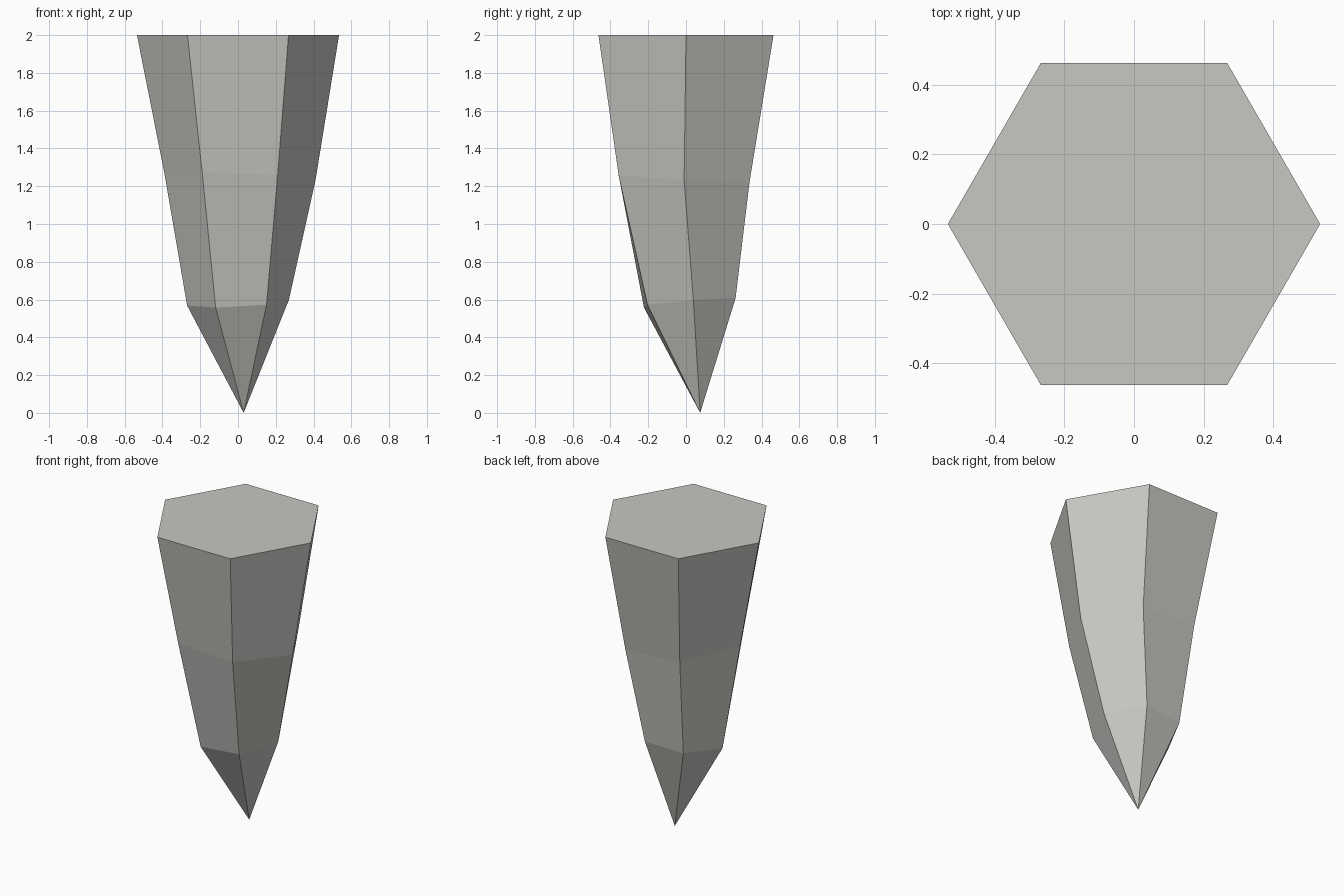
import bpy, bmesh
from math import cos, sin, radians

cube = bpy.data.objects.get("Cube")
if cube:
    bpy.data.objects.remove(cube)

# Pale stone material
stone = bpy.data.materials.new("pale grey stone")
stone.use_nodes = True
colour = (0.58, 0.57, 0.54, 1.0)
stone.diffuse_color = colour
stone.node_tree.nodes["Principled BSDF"].inputs["Base Color"].default_value = colour

SIDES = 6
bm = bmesh.new()


def ring(radius, x, y, z, twist=0, slope_x=0, slope_y=0):
    """Hexagonal cross-section with a slight twist and tilt."""
    verts = []
    for i in range(SIDES):
        a = radians(360 * i / SIDES + twist)
        dx, dy = radius * cos(a), radius * sin(a)
        verts.append(bm.verts.new((x + dx, y + dy, z + slope_x * dx + slope_y * dy)))
    return verts


# Cross-sections from the flat top down to the shoulder
rings = [
    ring(0.535, 0, 0, 2),
    ring(0.40, 0.01, -0.01, 1.25, 0, -0.05, -0.05),
    ring(0.27, 0, 0.02, 0.583, 4, 0.05, 0.08),
]
tip = bm.verts.new((0.03, 0.075, 0))

# Flat top, tapering sides and pointed tip
bm.faces.new(rings[0])
for i in range(SIDES):
    j = (i + 1) % SIDES
    for upper, lower in zip(rings, rings[1:]):
        bm.faces.new((upper[j], upper[i], lower[i], lower[j]))
    bm.faces.new((rings[-1][j], rings[-1][i], tip))
bmesh.ops.recalc_face_normals(bm, faces=bm.faces)

mesh = bpy.data.meshes.new("stone_spike")
bm.to_mesh(mesh)
bm.free()
mesh.materials.append(stone)
spike = bpy.data.objects.new("stone_spike", mesh)
bpy.context.collection.objects.link(spike)
